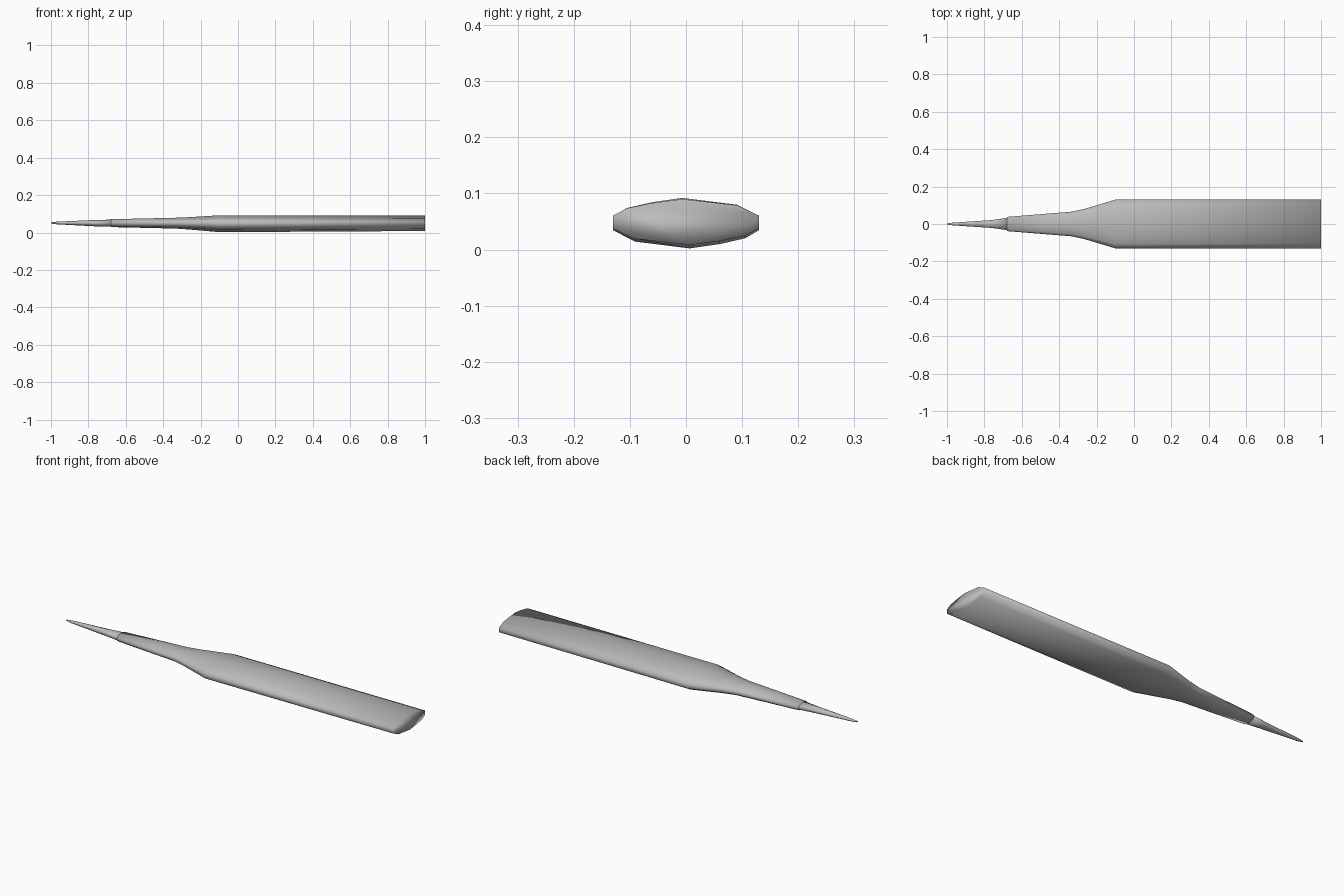
import bpy, bmesh

if "Cube" in bpy.data.objects:
    bpy.data.objects.remove(bpy.data.objects["Cube"])

grey = bpy.data.materials.new("grey")
grey.diffuse_color = (0.5, 0.5, 0.5, 1)
grey.use_nodes = True
grey.node_tree.nodes["Principled BSDF"].inputs["Base Color"].default_value = grey.diffuse_color

# Flattened twelve-sided section, point-symmetric (y, z in half-sizes)
HALF = [(-1, .28), (-.81, .60), (-.46, .83), (-.05, 1), (.70, .73), (1, .28)]
SECTION = HALF + [(-y, -z) for y, z in HALF]
MID_Z = 0.047


def loft(name, stations):
    """Skin the section through stations of (x, half width, half height, centre z)."""
    bm = bmesh.new()
    rings = [[bm.verts.new((x, y * w, c + z * h)) for y, z in SECTION]
             for x, w, h, c in stations]
    n = len(SECTION)
    for a, b in zip(rings, rings[1:]):
        for i in range(n):
            j = (i + 1) % n
            bm.faces.new((a[i], a[j], b[j], b[i]))
    bm.faces.new(rings[0])
    bm.faces.new(rings[-1])
    bmesh.ops.recalc_face_normals(bm, faces=bm.faces)
    for f in bm.faces:
        f.smooth = True
    mesh = bpy.data.meshes.new(name)
    bm.to_mesh(mesh)
    bm.free()
    mesh.materials.append(grey)
    obj = bpy.data.objects.new(name, mesh)
    bpy.context.collection.objects.link(obj)
    return obj


# Wide flat blade narrowing into a slim neck
loft("blade_and_neck", [
    (-0.68, 0.038, 0.021, 0.050),
    (-0.33, 0.066, 0.029, 0.050),
    (-0.26, 0.082, 0.033, 0.049),
    (-0.10, 0.130, 0.045, MID_Z),
    (1.00, 0.130, 0.041, 0.049),
])

# Fine point fitted into the neck
loft("tip", [
    (-1.00, 0.003, 0.003, 0.051),
    (-0.97, 0.007, 0.007, 0.051),
    (-0.76, 0.021, 0.017, 0.050),
    (-0.67, 0.034, 0.019, 0.050),
])
